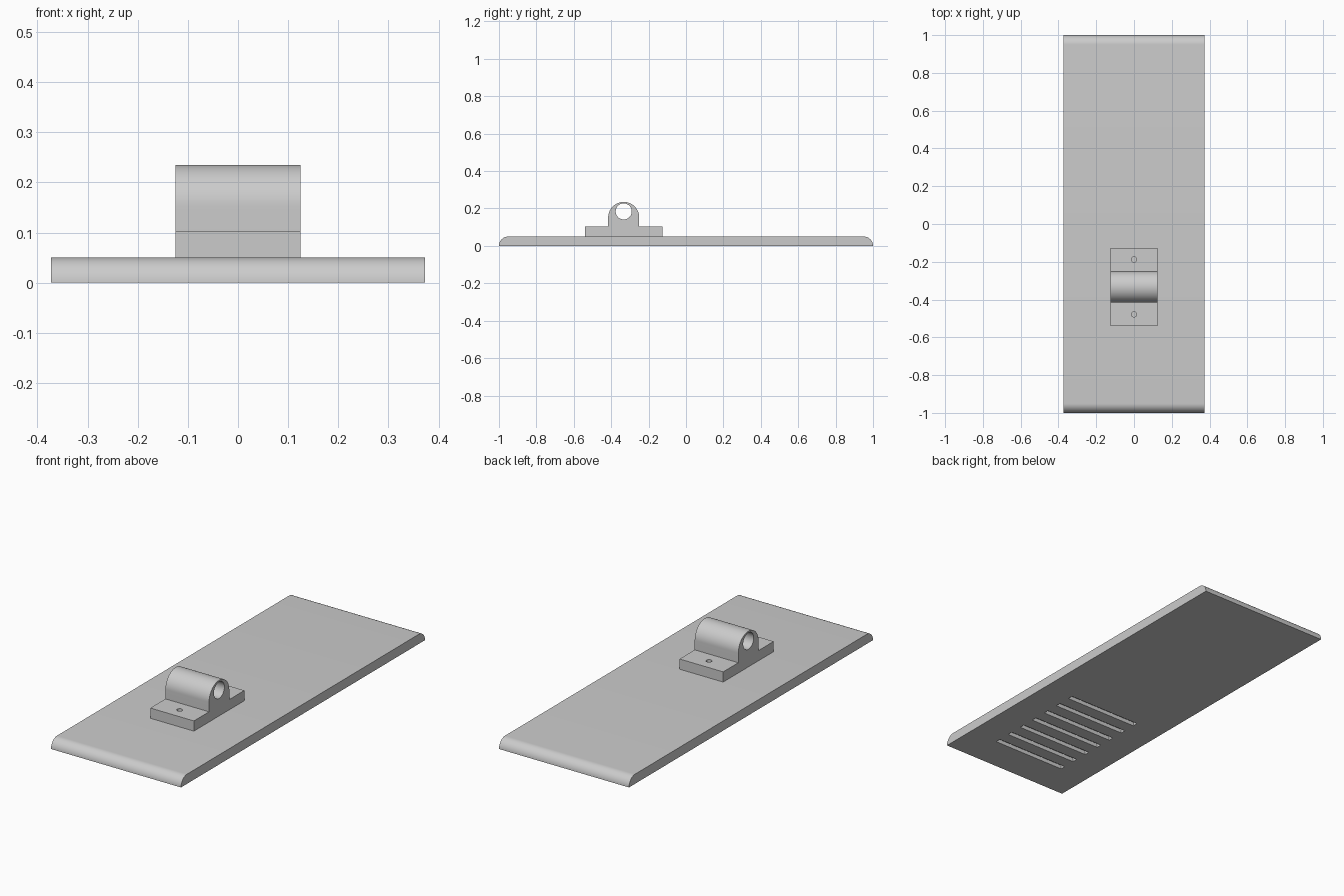
import bpy
import bmesh
from math import sin, cos, pi, radians

cube = bpy.data.objects.get("Cube")
if cube:
    bpy.data.objects.remove(cube, do_unlink=True)

grey = bpy.data.materials.new("plain_grey")
grey.use_nodes = True
grey.diffuse_color = (0.6, 0.6, 0.6, 1)
grey.node_tree.nodes["Principled BSDF"].inputs["Base Color"].default_value = (0.6, 0.6, 0.6, 1)


def arc(cy, cz, r, start, end, steps):
    angles = [radians(start + (end - start) * i / steps) for i in range(steps + 1)]
    return [(cy + r * cos(a), cz + r * sin(a)) for a in angles]


def finish(name, bm):
    bmesh.ops.recalc_face_normals(bm, faces=bm.faces)
    mesh = bpy.data.meshes.new(name)
    bm.to_mesh(mesh)
    bm.free()
    mesh.materials.append(grey)
    obj = bpy.data.objects.new(name, mesh)
    bpy.context.collection.objects.link(obj)
    return obj


def extrude_profile(name, profile, half_width):
    """Sweep a (y, z) outline along x."""
    bm = bmesh.new()
    face = bm.faces.new([bm.verts.new((-half_width, y, z)) for y, z in profile])
    swept = bmesh.ops.extrude_face_region(bm, geom=[face])["geom"]
    verts = [g for g in swept if isinstance(g, bmesh.types.BMVert)]
    bmesh.ops.translate(bm, verts=verts, vec=(2 * half_width, 0, 0))
    return finish(name, bm)


def cut(target, cutters):
    for cutter in cutters:
        mod = target.modifiers.new("cut", "BOOLEAN")
        mod.operation = "DIFFERENCE"
        mod.solver = "EXACT"
        mod.object = cutter
    bpy.context.view_layer.update()
    graph = bpy.context.evaluated_depsgraph_get()
    mesh = bpy.data.meshes.new_from_object(target.evaluated_get(graph))
    target.modifiers.clear()
    target.data = mesh
    for cutter in cutters:
        bpy.data.objects.remove(cutter, do_unlink=True)


def pin(name, y, r, z0, z1):
    """Vertical cylinder used to drill a screw hole."""
    bm = bmesh.new()
    bmesh.ops.create_cone(bm, cap_ends=True, segments=24, radius1=r, radius2=r, depth=z1 - z0)
    bmesh.ops.translate(bm, verts=bm.verts, vec=(0, y, (z0 + z1) / 2))
    return finish(name, bm)


# Base plate with rounded upper ends
T = 0.05
plate = extrude_profile(
    "base_plate",
    [(-1, 0), (1, 0)] + arc(1 - T, 0, T, 0, 90, 12)[1:] + arc(T - 1, 0, T, 90, 180, 12)[:-1],
    0.373)

# Row of grooves in the underside
slots = []
for i in range(7):
    y = -0.80 + i * 0.093
    slots.append(extrude_profile(
        "groove_cutter",
        [(y - 0.014, -0.02), (y + 0.014, -0.02), (y + 0.014, 0.02), (y - 0.014, 0.02)], 0.21))
cut(plate, slots)

# Mounting bracket: flanged foot with an arched barrel
C, R, FOOT, TOP = -0.333, 0.083, 0.207, 0.103
bracket = extrude_profile(
    "mounting_bracket",
    [(C - FOOT, T), (C + FOOT, T), (C + FOOT, TOP), (C + R, TOP)]
    + arc(C, 0.152, R, 0, 180, 40)
    + [(C - R, TOP), (C - FOOT, TOP)],
    0.125)

# Cross bore and the two screw holes
bore = extrude_profile("bore_cutter", arc(C, 0.184, 0.043, 0, 360, 40)[:-1], 0.2)
drills = [pin("screw_cutter", C + s * 0.145, 0.014, T - 0.02, TOP + 0.02) for s in (-1, 1)]
cut(bracket, [bore] + drills)

# Smooth curved faces, sharp edges kept
for obj in (plate, bracket):
    bpy.ops.object.select_all(action="DESELECT")
    obj.select_set(True)
    bpy.context.view_layer.objects.active = obj
    bpy.ops.object.shade_smooth_by_angle(angle=radians(30))
